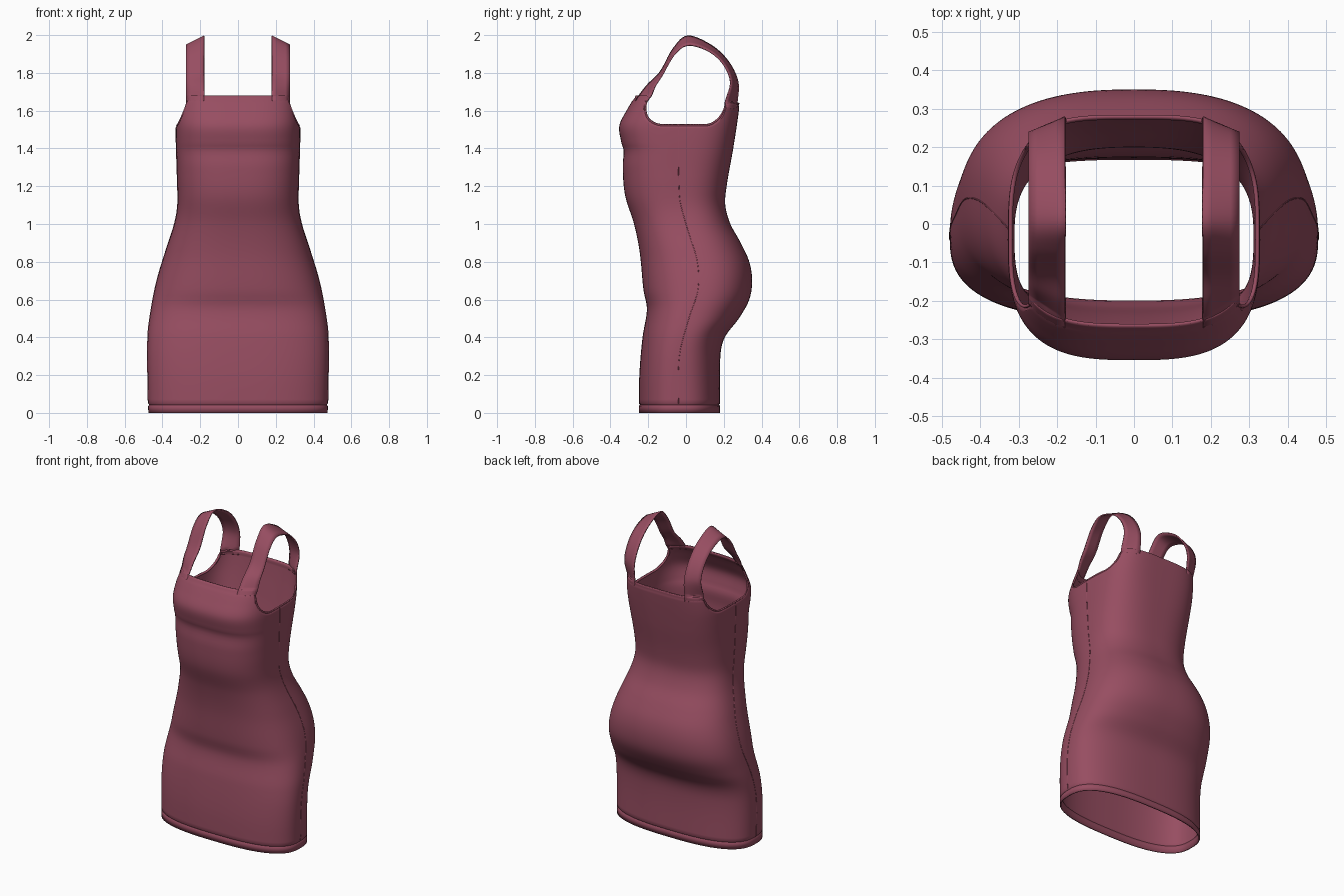
import bpy
import math

cube = bpy.data.objects.get("Cube")
if cube:
    bpy.data.objects.remove(cube)

# One cloth colour
CLOTH = (0.31, 0.075, 0.12, 1.0)
cloth = bpy.data.materials.new("rose cloth")
cloth.use_nodes = True
cloth.diffuse_color = CLOTH
cloth.node_tree.nodes["Principled BSDF"].inputs["Base Color"].default_value = CLOTH

# Body measurements as (height, value)
HALF_WIDTH = [(0, .475), (.4, .478), (.55, .46), (.7, .43), (.85, .385), (1, .337),
              (1.1, .32), (1.25, .322), (1.5, .328), (1.6, .318), (1.7, .297)]
FRONT = [(0, -.25), (.2, -.247), (.4, -.23), (.55, -.207), (.65, -.225), (.85, -.245),
         (1, -.275), (1.15, -.322), (1.3, -.335), (1.39, -.33), (1.43, -.342),
         (1.52, -.353), (1.6, -.315), (1.7, -.255)]
BACK = [(0, .18), (.3, .182), (.4, .205), (.5, .28), (.6, .335), (.7, .35), (.8, .335),
        (.9, .29), (1, .235), (1.1, .208), (1.2, .215), (1.4, .25), (1.6, .28), (1.7, .288)]
SEAM = [(0, -.04), (.3, -.035), (.5, .015), (.65, .063), (.8, .06), (1, 0),
        (1.15, -.035), (1.7, -.04)]
FRONT_POWER = [(0, 2.7), (1, 2.6), (1.5, 3), (1.7, 3.2)]
BACK_POWER = [(0, 2.7), (.7, 2.5), (1.2, 2.7), (1.5, 3.4), (1.7, 4)]

FRONT_TOP, SIDE_TOP, BACK_TOP = 1.68, 1.525, 1.64
STRAP_IN, STRAP_OUT = .18, .275


def sample(points, t):
    """Smooth curve through (t, value) points."""
    n = len(points)
    slopes = []
    for i in range(n):
        a, b = points[max(i - 1, 0)], points[min(i + 1, n - 1)]
        slopes.append((b[1] - a[1]) / (b[0] - a[0]))
    i = 0
    while i < n - 2 and t > points[i + 1][0]:
        i += 1
    (t0, v0), (t1, v1) = points[i], points[i + 1]
    h = t1 - t0
    s = min(max((t - t0) / h, 0), 1)
    return (v0 * (1 + 2 * s) * (1 - s) ** 2 + v1 * s * s * (3 - 2 * s)
            + h * s * (1 - s) * (slopes[i] * (1 - s) - slopes[i + 1] * s))


def half_section(z, back):
    """Signed depth and rounding power of the front or back half."""
    depth = sample(BACK if back else FRONT, z) - sample(SEAM, z)
    return depth, sample(BACK_POWER if back else FRONT_POWER, z)


def body_point(angle, z, inset=0):
    c, s = math.cos(angle), math.sin(angle)
    depth, power = half_section(z, s > 0)
    x = math.copysign(abs(c) ** (2 / power), c) * (sample(HALF_WIDTH, z) - inset)
    y = sample(SEAM, z) + abs(s) ** (2 / power) * (depth - math.copysign(inset, depth))
    return x, y, z


def depth_at(x, z, back):
    """Depth of the body surface at a given x and height."""
    depth, power = half_section(z, back)
    ratio = min(x / sample(HALF_WIDTH, z), 1)
    return sample(SEAM, z) + depth * (1 - ratio ** power) ** (1 / power)


def top_height(angle):
    """Square neckline in front and back, scooped armholes at the sides."""
    y = body_point(angle, 1.62)[1]
    front_y = depth_at(STRAP_OUT, 1.62, False)
    back_y = depth_at(STRAP_OUT, 1.62, True)
    if y < 0:
        s, top = (y + .11) / (front_y + .11), FRONT_TOP
    else:
        s, top = (y - .12) / (back_y - .12), BACK_TOP
    s = min(max(s, 0), 1)
    return SIDE_TOP + (top - SIDE_TOP) * (1 - math.sqrt(1 - s * s))


def make_object(name, verts, faces, thickness):
    mesh = bpy.data.meshes.new(name)
    mesh.from_pydata(verts, [], faces)
    mesh.materials.append(cloth)
    obj = bpy.data.objects.new(name, mesh)
    bpy.context.collection.objects.link(obj)
    bpy.ops.object.select_all(action="DESELECT")
    obj.select_set(True)
    bpy.context.view_layer.objects.active = obj
    bpy.ops.object.shade_smooth_by_angle(angle=math.radians(40))
    solid = obj.modifiers.new("thickness", "SOLIDIFY")
    solid.thickness = thickness
    solid.offset = -1
    return obj


def grid_faces(rows, cols, closed):
    faces = []
    for r in range(rows - 1):
        for c in range(cols if closed else cols - 1):
            d = (c + 1) % cols
            faces.append((r * cols + c, r * cols + d, (r + 1) * cols + d, (r + 1) * cols + c))
    return faces


# Dress body: level rows up to the bust, then rows that follow the neckline
COLS = 192
BUST = 1.4
rows = [(0, 0), (.036, 0), (.043, .005), (.05, 0)]
rows += [(.05 + (BUST - .05) * i / 64, 0) for i in range(1, 65)]
angles = [2 * math.pi * c / COLS for c in range(COLS)]
verts = [body_point(a, z, inset) for z, inset in rows for a in angles]
tops = [top_height(a) for a in angles]
UPPER = 20
for r in range(1, UPPER + 1):
    # a fine stitch groove just below the top edge
    inset = .004 if r == UPPER - 1 else 0
    verts += [body_point(a, BUST + (top - BUST) * r / UPPER, inset)
              for a, top in zip(angles, tops)]
make_object("dress_body", verts, grid_faces(len(rows) + UPPER, COLS, True), .008)


# Shoulder straps: a strip between an inner and a lower outer edge
def strap_edge(x, middle):
    ends = [[(depth_at(x, z, back), z) for z in (top - .03, top)]
            for back, top in ((False, FRONT_TOP), (True, BACK_TOP))]
    return ends[0] + middle + ends[1][::-1]


inner = strap_edge(STRAP_IN, [(-.205, 1.74), (-.137, 1.81), (-.07, 1.93), (.01, 1.998),
                              (.14, 1.945), (.23, 1.857), (.278, 1.75)])
outer = strap_edge(STRAP_OUT, [(-.165, 1.735), (-.13, 1.79), (-.065, 1.9), (.01, 1.95),
                               (.12, 1.92), (.2, 1.85), (.24, 1.75)])
STEPS, ACROSS = 64, 4
verts = []
for i in range(STEPS + 1):
    t = (len(inner) - 1) * i / STEPS
    edge_points = [[sample([(k, p[axis]) for k, p in enumerate(edge)], t)
                    for axis in (0, 1)] for edge in (inner, outer)]
    (y0, z0), (y1, z1) = edge_points
    for j in range(ACROSS + 1):
        s = j / ACROSS
        x = STRAP_IN + (STRAP_OUT - STRAP_IN) * s
        verts.append((x, y0 + (y1 - y0) * s, z0 + (z1 - z0) * s))
# Wrap both strap ends onto the body surface
for i in range(STEPS + 1):
    for j in range(ACROSS + 1):
        k = i * (ACROSS + 1) + j
        x, y, z = verts[k]
        back = y > 0
        if z < (BACK_TOP if back else FRONT_TOP):
            verts[k] = (x, depth_at(x, z, back), z)
straps = make_object("shoulder_straps", verts, grid_faces(STEPS + 1, ACROSS + 1, False), .008)
straps.modifiers.new("both_sides", "MIRROR")

# Raised side seams
for side, angle in (("left", 0), ("right", math.pi)):
    curve = bpy.data.curves.new(side + "_seam", "CURVE")
    curve.dimensions = "3D"
    curve.bevel_depth = .002
    curve.bevel_resolution = 1
    line = curve.splines.new("POLY")
    line.points.add(60)
    for i, point in enumerate(line.points):
        point.co = (*body_point(angle, .05 + (SIDE_TOP - .05) * i / 60), 1)
    curve.materials.append(cloth)
    bpy.context.collection.objects.link(bpy.data.objects.new(side + "_seam", curve))
